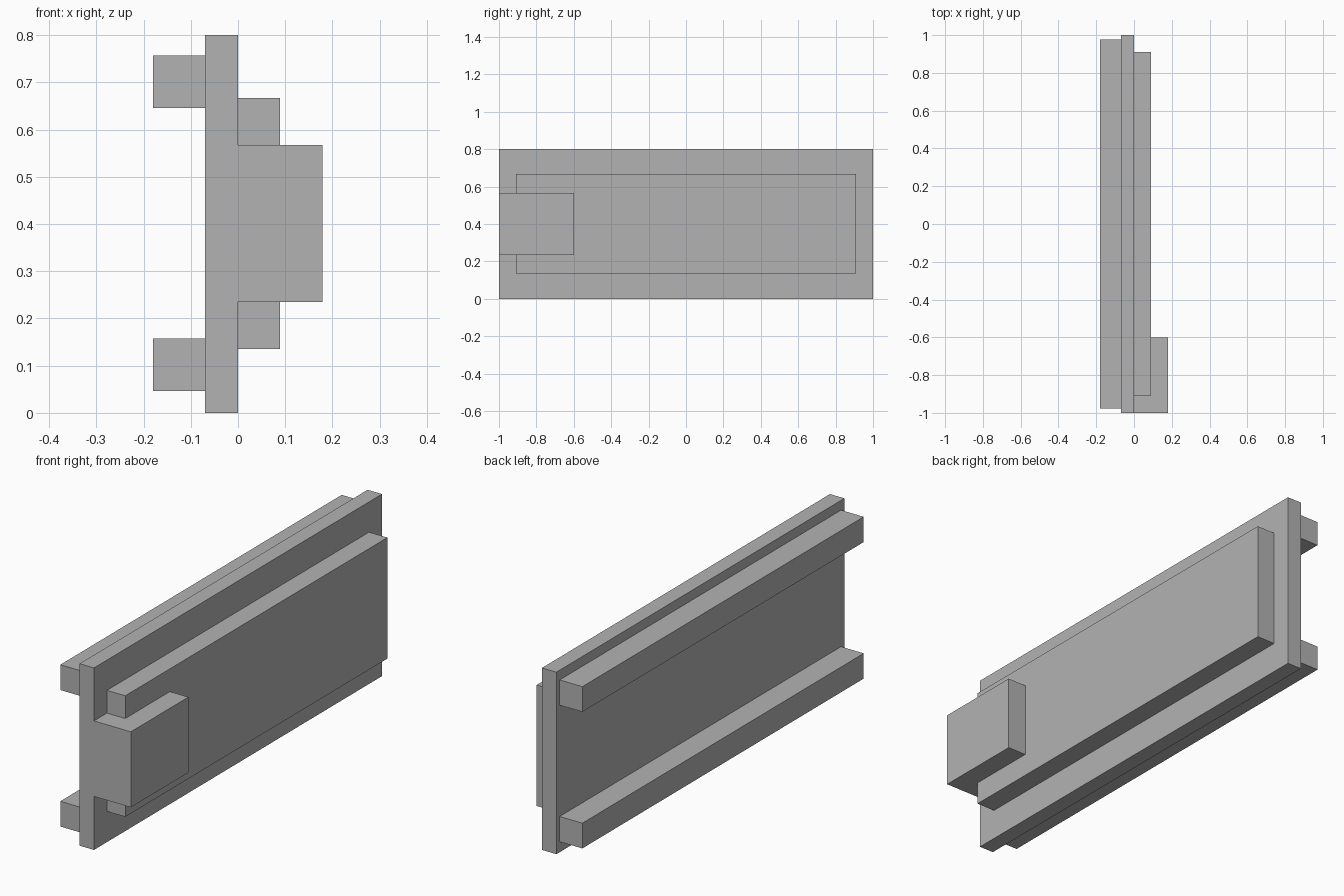
import bpy

cube = bpy.data.objects.get("Cube")
if cube:
    bpy.data.objects.remove(cube, do_unlink=True)

grey = bpy.data.materials.new("plain grey")
grey.use_nodes = True
colour = (0.45, 0.45, 0.45, 1)
grey.diffuse_color = colour
grey.node_tree.nodes["Principled BSDF"].inputs["Base Color"].default_value = colour


def box(name, x, y, z):
    """Add a box spanning the (low, high) range on each axis."""
    spans = (x, y, z)
    bpy.ops.mesh.primitive_cube_add(size=1, location=[(a + b) / 2 for a, b in spans])
    obj = bpy.context.object
    obj.name = name
    obj.scale = [b - a for a, b in spans]
    bpy.ops.object.transform_apply(location=False, rotation=False, scale=True)
    obj.data.materials.append(grey)
    return obj


# Upright main board
box("main_board", (-0.07, 0), (-1, 1), (0, 0.8))

# Raised panel and the block at its front end
box("raised_panel", (0, 0.089), (-0.91, 0.91), (0.135, 0.667))
box("front_block", (0, 0.179), (-1, -0.6), (0.235, 0.567))

# Two long rails on the other face
for name, low in (("lower_rail", 0.046), ("upper_rail", 0.646)):
    box(name, (-0.18, -0.07), (-0.977, 0.977), (low, low + 0.111))
